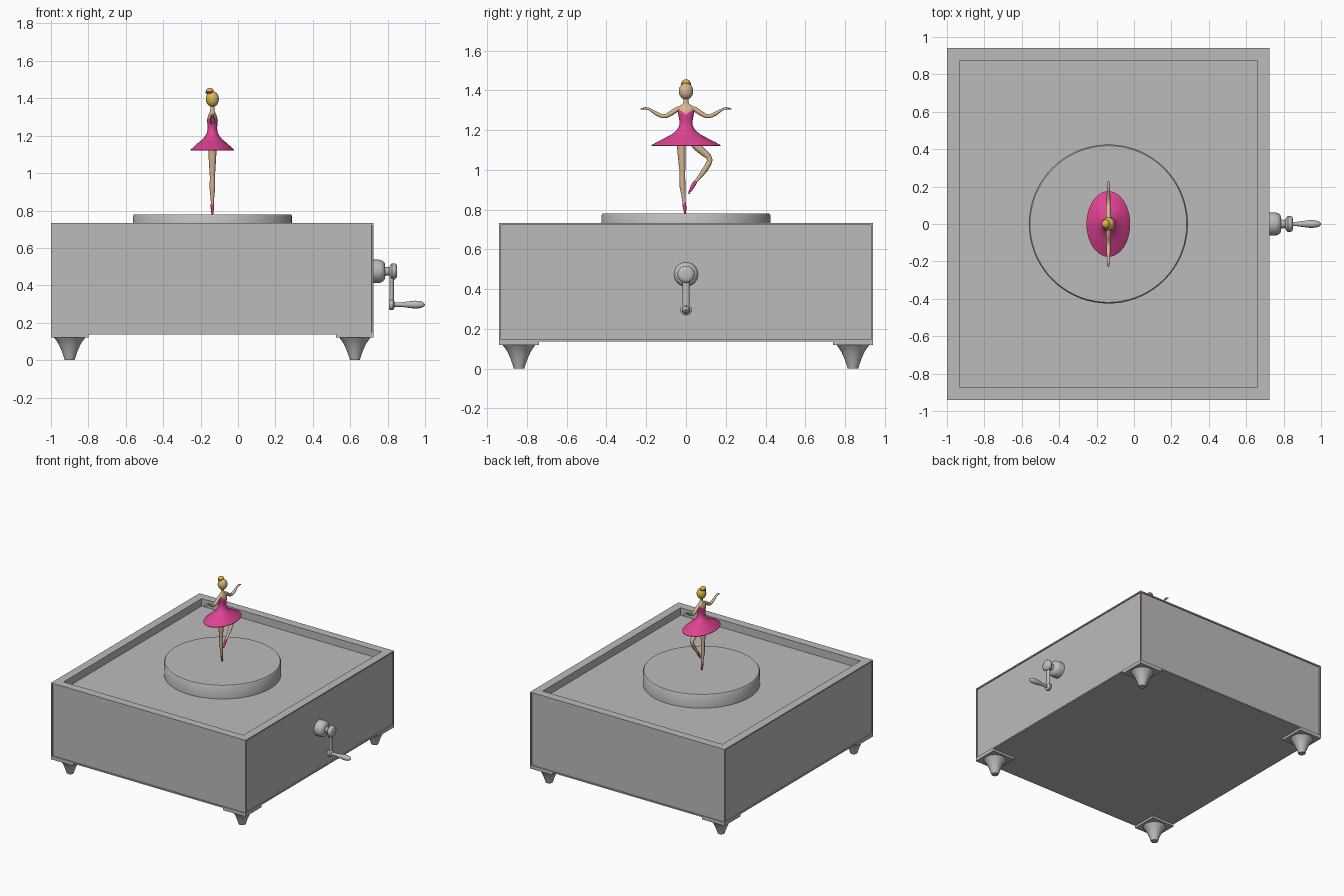
import bpy, bmesh, math
from mathutils import Vector


def material(name, rgb):
    m = bpy.data.materials.new(name)
    m.diffuse_color = (*rgb, 1)
    return m


GREY = material("grey", (0.5, 0.5, 0.5))
PINK = material("pink", (0.74, 0.055, 0.29))
SKIN = material("skin", (0.68, 0.47, 0.29))
GOLD = material("gold_hair", (0.72, 0.48, 0.055))
DX = -0.137  # x of turntable and dancer


def finish(name, bm, mats, rule=None, angle=40):
    """Turn a bmesh into a named object, coloured by an optional face rule."""
    bmesh.ops.recalc_face_normals(bm, faces=bm.faces)
    for f in bm.faces:
        f.smooth = True
        if rule:
            f.material_index = rule(f.calc_center_median(), f.normal)
    me = bpy.data.meshes.new(name)
    bm.to_mesh(me)
    bm.free()
    for m in mats:
        me.materials.append(m)
    me.set_sharp_from_angle(angle=math.radians(angle))
    ob = bpy.data.objects.new(name, me)
    bpy.context.collection.objects.link(ob)
    return ob


def loft(name, pts, mats, axis=None, seg=20, rule=None):
    """Skin elliptical rings (x, y, z, ru, rv) along a path or fixed axis."""
    bm = bmesh.new()
    rings = []
    for i, (x, y, z, ru, rv) in enumerate(pts):
        a, b = pts[max(i - 1, 0)], pts[min(i + 1, len(pts) - 1)]
        d = Vector(axis) if axis else (Vector(b[:3]) - Vector(a[:3])).normalized()
        u = Vector((0, 1, 0)) if abs(d.x) > 0.9 else Vector((1, 0, 0))
        u = (u - d * u.dot(d)).normalized()
        v = d.cross(u)
        rings.append([bm.verts.new(Vector((x, y, z)) + u * ru * math.cos(t) + v * rv * math.sin(t))
                      for t in (2 * math.pi * k / seg for k in range(seg))])
    for r, s in zip(rings, rings[1:]):
        for k in range(seg):
            n = (k + 1) % seg
            bm.faces.new((r[k], r[n], s[n], s[k]))
    bm.faces.new(rings[0])
    bm.faces.new(rings[-1])
    return finish(name, bm, mats, rule)


def box(bm, lo, hi):
    vs = bmesh.ops.create_cube(bm, size=1)["verts"]
    for v in vs:
        v.co = [(l + h) / 2 + c * (h - l) for l, h, c in zip(lo, hi, v.co)]


def ball(name, c, r, mats, rule=None):
    bm = bmesh.new()
    bmesh.ops.create_uvsphere(bm, u_segments=28, v_segments=20, radius=1)
    for v in bm.verts:
        v.co = [o + k * s for o, k, s in zip(c, v.co, r)]
    return finish(name, bm, mats, rule)


# Case: framed side panels and sunken top
bm = bmesh.new()
box(bm, (-1, -0.94, 0.138), (0.725, 0.94, 0.733))
bm.normal_update()
sides = [f for f in bm.faces if abs(f.normal.z) < 0.5]
top = [f for f in bm.faces if f.normal.z > 0.5]
bmesh.ops.inset_individual(bm, faces=sides, thickness=0.014, depth=0)
bmesh.ops.inset_individual(bm, faces=sides, thickness=0.0002, depth=-0.008)
bmesh.ops.inset_individual(bm, faces=top, thickness=0.093, depth=0)
bmesh.ops.inset_individual(bm, faces=top, thickness=0.0002, depth=-0.06)
finish("music_box_case", bm, [GREY], angle=20)

# Corner plates and flared feet
for sx, x in (("left", -0.9), ("right", 0.625)):
    for sy, y in (("front", -0.84), ("back", 0.84)):
        bm = bmesh.new()
        box(bm, (x - 0.1, y - 0.1, 0.12), (x + 0.1, y + 0.1, 0.138))
        finish(f"{sy}_{sx}_foot_plate", bm, [GREY])
        loft(f"{sy}_{sx}_foot", [(x, y, z, r, r) for z, r in (
            (0, 0.026), (0.025, 0.034), (0.05, 0.043), (0.08, 0.056), (0.1, 0.068), (0.12, 0.083))],
            [GREY], (0, 0, 1), 28)

# Turntable
loft("turntable", [(DX, 0, z, r, r) for z, r in ((0.665, 0.425), (0.772, 0.425), (0.78, 0.419))],
     [GREY], (0, 0, 1), 72)

# Crank: cup with shaft and knob, arm, grip
loft("crank_hub", [(x, 0, 0.475, r, r) for x, r in (
    (0.715, 0.062), (0.755, 0.062), (0.772, 0.057), (0.784, 0.045), (0.787, 0.024), (0.808, 0.022),
    (0.815, 0.036), (0.823, 0.043), (0.838, 0.043), (0.847, 0.036), (0.851, 0.022))],
    [GREY], (1, 0, 0), 32)
loft("crank_arm", [(0.822, 0, z, 0.012, w) for z, w in ((0.47, 0.021), (0.4, 0.017), (0.3, 0.018))],
     [GREY], (0, 0, 1))
loft("crank_grip", [(x, 0, 0.297, r, r) for x, r in (
    (0.807, 0.026), (0.812, 0.029), (0.828, 0.029), (0.834, 0.022), (0.838, 0.012), (0.875, 0.012),
    (0.91, 0.017), (0.945, 0.021), (0.975, 0.019), (0.99, 0.013), (1.0, 0.003))], [GREY], (1, 0, 0))

# Dress, chest and neck in one skin; neckline dips in the middle
loft("dress_and_neck", [(DX, 0, *r) for r in (
    (1.165, 0.015, 0.02), (1.14, 0.07, 0.1), (1.12, 0.116, 0.174), (1.124, 0.117, 0.175),
    (1.14, 0.1, 0.147), (1.16, 0.078, 0.108), (1.18, 0.053, 0.07), (1.2, 0.037, 0.047),
    (1.22, 0.028, 0.035), (1.24, 0.025, 0.032), (1.265, 0.027, 0.036), (1.28, 0.029, 0.039),
    (1.288, 0.028, 0.041), (1.296, 0.026, 0.042), (1.304, 0.024, 0.044), (1.312, 0.021, 0.043),
    (1.322, 0.016, 0.032), (1.332, 0.012, 0.016), (1.345, 0.011, 0.012), (1.375, 0.011, 0.011))],
    [PINK, SKIN], (0, 0, 1), 40, lambda c, n: int(c.z > 1.282 + 0.55 * abs(c.y)))

# Head with hair everywhere but the face, bun and hair tie
ball("head", (DX, 0, 1.396), (0.035, 0.036, 0.042), [GOLD, SKIN],
     lambda c, n: int(n.x > 0.3 and n.z < 0.72 or n.z < -0.75))
ball("hair_bun", (DX - 0.014, 0, 1.438), (0.021, 0.022, 0.018), [GOLD])
loft("hair_tie", [(DX - 0.013, 0, z, r, r) for z, r in (
    (1.425, 0.02), (1.428, 0.024), (1.434, 0.024), (1.437, 0.02))], [PINK], (0, 0, 1))

# Arms
for side, s in (("right", -1), ("left", 1)):
    loft(f"{side}_arm", [(DX, s * y, z, a, b) for y, z, a, b in (
        (0.025, 1.312, 0.013, 0.011), (0.045, 1.305, 0.014, 0.013), (0.075, 1.285, 0.013, 0.013),
        (0.1, 1.271, 0.012, 0.011), (0.12, 1.27, 0.011, 0.01), (0.145, 1.281, 0.011, 0.01),
        (0.175, 1.3, 0.008, 0.007), (0.19, 1.308, 0.008, 0.006), (0.205, 1.31, 0.009, 0.006),
        (0.22, 1.308, 0.006, 0.004), (0.23, 1.305, 0.002, 0.002))], [SKIN], seg=14)

# Standing leg and raised leg, each ending in a pink shoe
loft("standing_leg", [(DX, y, z, r, r) for y, z, r in (
    (-0.024, 1.16, 0.022), (-0.023, 1.1, 0.021), (-0.02, 1.03, 0.017), (-0.018, 0.99, 0.014),
    (-0.018, 0.96, 0.014), (-0.018, 0.92, 0.015), (-0.013, 0.87, 0.01), (-0.01, 0.84, 0.008),
    (-0.009, 0.832, 0.009), (-0.007, 0.81, 0.009), (-0.005, 0.79, 0.006), (-0.005, 0.778, 0.004))],
    [SKIN, PINK], rule=lambda c, n: int(c.z < 0.833))
loft("raised_leg", [(DX, y, z, r, r) for y, z, r in (
    (0.025, 1.16, 0.022), (0.055, 1.118, 0.021), (0.09, 1.087, 0.018), (0.113, 1.068, 0.015),
    (0.12, 1.05, 0.014), (0.113, 1.03, 0.014), (0.095, 1.0, 0.014), (0.074, 0.972, 0.011),
    (0.05, 0.943, 0.008), (0.045, 0.937, 0.01), (0.033, 0.917, 0.01), (0.02, 0.893, 0.006),
    (0.013, 0.88, 0.003))], [SKIN, PINK], rule=lambda c, n: int(c.z < 0.943))
